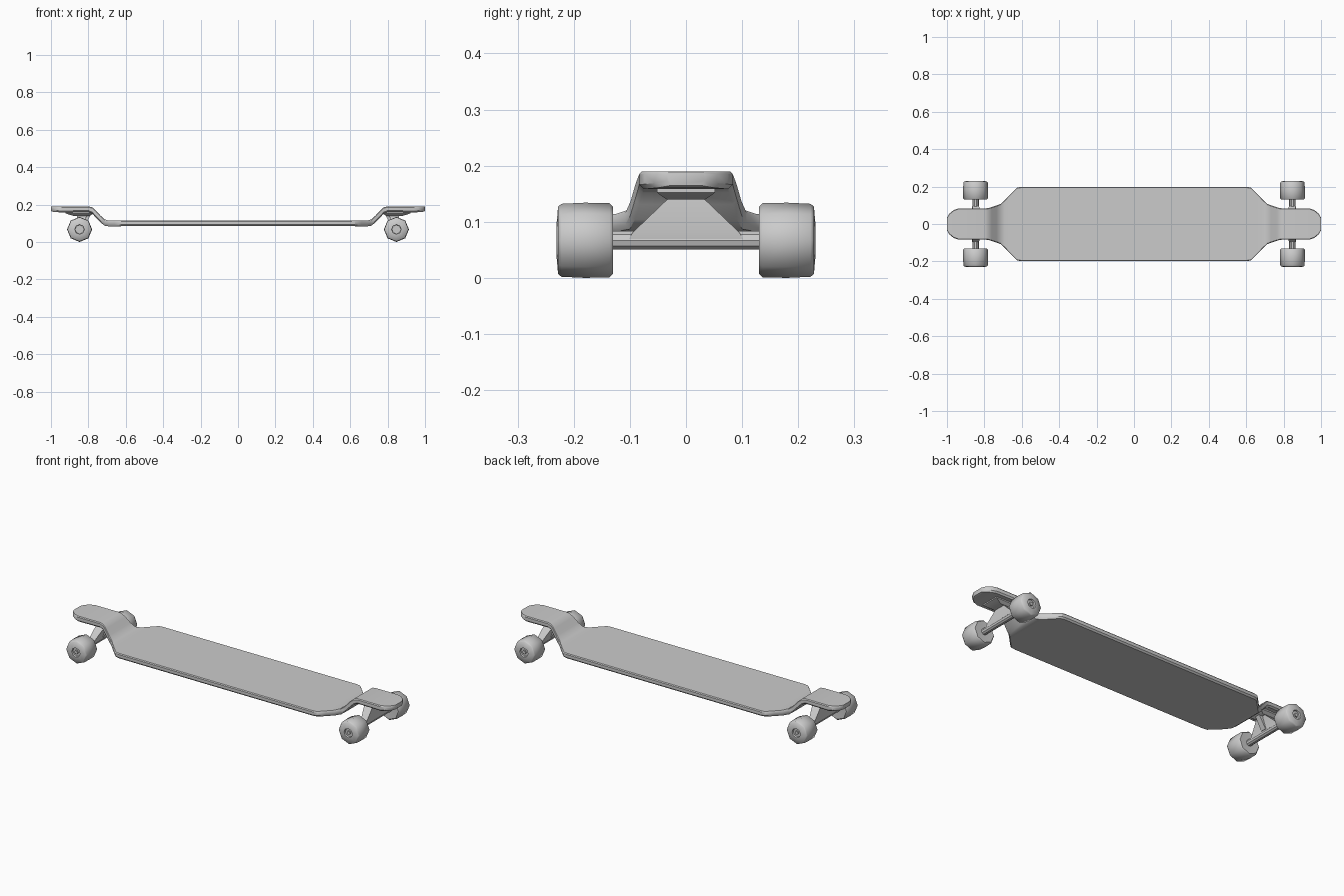
import bpy, bmesh, math

if "Cube" in bpy.data.objects:
    bpy.data.objects.remove(bpy.data.objects["Cube"])

AXLE_X, AXLE_Z = 0.847, 0.07


def finish(name, bm, angle=35):
    bmesh.ops.remove_doubles(bm, verts=bm.verts, dist=1e-5)
    bmesh.ops.recalc_face_normals(bm, faces=bm.faces)
    me = bpy.data.meshes.new(name)
    bm.to_mesh(me)
    bm.free()
    ob = bpy.data.objects.new(name, me)
    bpy.context.collection.objects.link(ob)
    bpy.ops.object.select_all(action='DESELECT')
    bpy.context.view_layer.objects.active = ob
    ob.select_set(True)
    bpy.ops.object.shade_smooth_by_angle(angle=math.radians(angle))
    return ob


def loft(bm, rings):
    # skin a list of equal-length point rings and cap both ends
    vr = [[bm.verts.new(p) for p in r] for r in rings]
    n = len(vr[0])
    for a, b in zip(vr, vr[1:]):
        for i in range(n):
            j = (i + 1) % n
            bm.faces.new((a[i], a[j], b[j], b[i]))
    bm.faces.new(vr[0])
    bm.faces.new(vr[-1])


# Deck: (distance from centre, half width, top z, bottom z)
half = [
    (0.60, 0.199, 0.117, 0.087), (0.625, 0.195, 0.117, 0.087),
    (0.66, 0.160, 0.117, 0.086), (0.69, 0.129, 0.117, 0.086),
    (0.712, 0.108, 0.124, 0.090), (0.735, 0.099, 0.144, 0.107),
    (0.760, 0.091, 0.172, 0.134), (0.780, 0.085, 0.189, 0.155),
    (0.800, 0.083, 0.193, 0.163), (0.94, 0.083, 0.193, 0.161),
    (0.965, 0.074, 0.193, 0.162), (0.988, 0.055, 0.193, 0.164),
    (1.0, 0.034, 0.192, 0.168),
]
stations = [(-x, w, t, b) for x, w, t, b in reversed(half)] + half


def deck_ring(x, w, t, b):
    side = [(w - 0.008, b), (w, b + 0.008), (w, t - 0.005), (w - 0.004, t)]
    return [(x, y, z) for y, z in side] + [(x, -y, z) for y, z in reversed(side)]


bm = bmesh.new()
loft(bm, [deck_ring(*s) for s in stations])
finish("deck", bm)


def box_ring(cx, hx, hy, z):
    return [(cx - hx, -hy, z), (cx + hx, -hy, z), (cx + hx, hy, z), (cx - hx, hy, z)]


def lathe(name, profile, cx, sides, start=0.0):
    # revolve (radius, y) points around an axle line
    bm = bmesh.new()
    rings = []
    for r, y in profile:
        rings.append([(cx + r * math.cos(start + math.tau * k / sides), y,
                       AXLE_Z + r * math.sin(start + math.tau * k / sides))
                      for k in range(sides)])
    loft(bm, rings)
    return bm


for end, tag in ((-1, "left"), (1, "right")):
    cx = end * AXLE_X

    # Axle bar
    bm = lathe("axle", [(0.0175, -0.15), (0.0175, 0.15)], cx, 10)
    finish(tag + "_axle", bm)

    # Hanger: triangular yoke rising from the axle towards the baseplate
    bm = bmesh.new()
    loft(bm, [box_ring(cx, 0.017, 0.102, 0.072),
              box_ring(cx, 0.018, 0.095, 0.084),
              box_ring(cx - end * 0.014, 0.026, 0.026, 0.150)])
    finish(tag + "_hanger", bm)

    # Baseplate with a tapered underside
    bm = bmesh.new()
    loft(bm, [box_ring(cx - end * 0.01, 0.045, 0.035, 0.143),
              box_ring(cx, 0.075, 0.052, 0.155),
              box_ring(cx, 0.075, 0.052, 0.167)])
    finish(tag + "_baseplate", bm)

    # Pivot arm sloping from the axle to the inner end of the baseplate
    bm = bmesh.new()
    loft(bm, [box_ring(cx - end * 0.008, 0.012, 0.016, 0.078),
              box_ring(cx - end * 0.05, 0.014, 0.014, 0.155)])
    finish(tag + "_pivot", bm)

    # Low-sided wheels with a hub recess on the outer face
    for side, stag in ((-1, "front"), (1, "back")):
        profile = [(0.018, 0.132), (0.060, 0.130), (0.066, 0.136),
                   (0.067, 0.180), (0.065, 0.222), (0.060, 0.228),
                   (0.026, 0.231), (0.024, 0.222)]
        bm = lathe("wheel", [(r, side * y) for r, y in profile], cx, 8, math.pi / 2)
        finish(f"{tag}_{stag}_wheel", bm, 50)

        # Axle nut
        nut = [(0.011, side * 0.215), (0.011, side * 0.229)]
        finish(f"{tag}_{stag}_nut", lathe("nut", nut, cx, 6))

# Stand the model on the ground plane
for ob in bpy.context.scene.objects:
    ob.location.z -= 0.003
